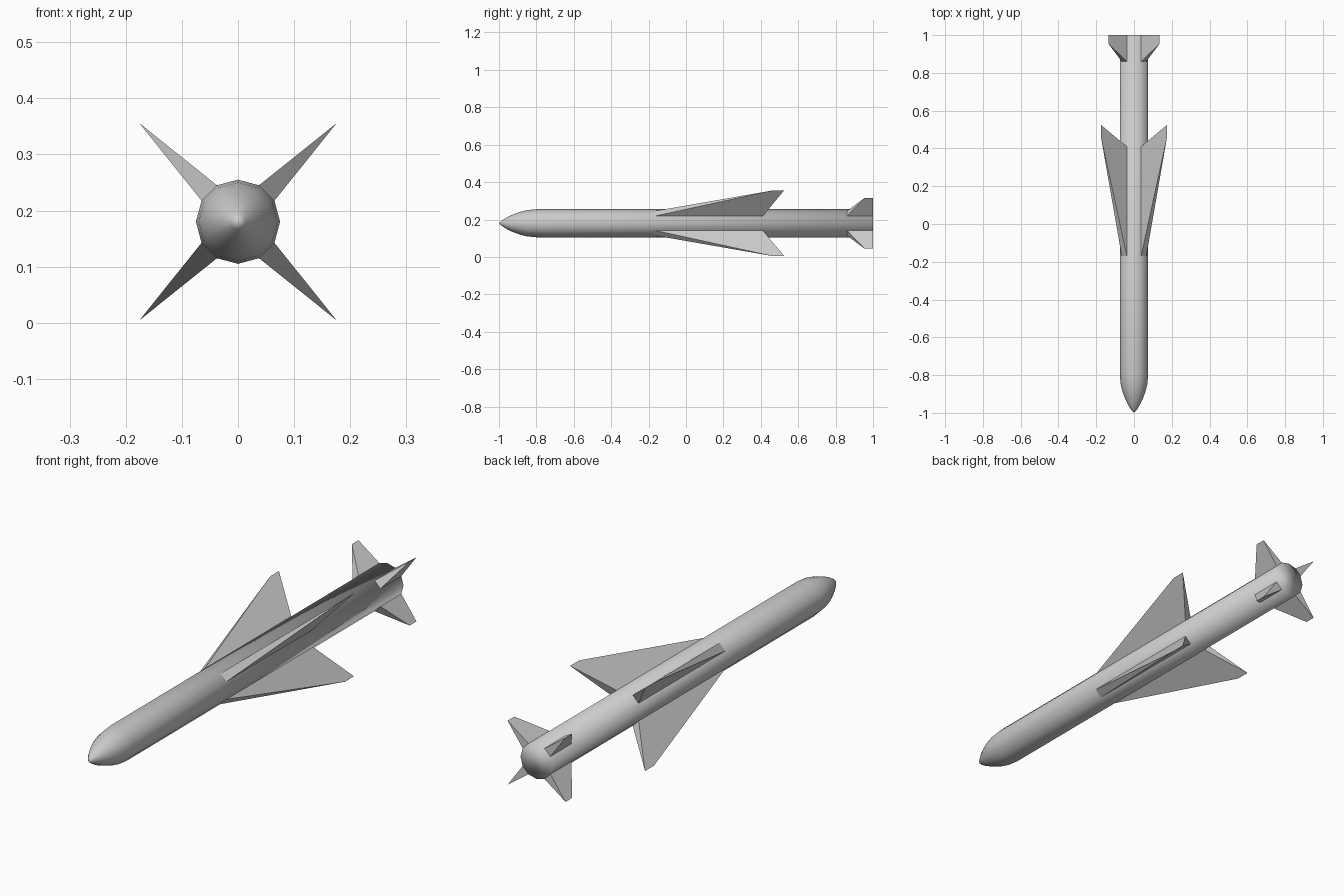
import bpy, bmesh
from math import sin, cos, pi

if "Cube" in bpy.data.objects:
    bpy.data.objects.remove(bpy.data.objects["Cube"])

R, CZ, SIDES = 0.075, 0.18, 12


def finish(name, bm, smooth):
    bmesh.ops.recalc_face_normals(bm, faces=bm.faces)
    mesh = bpy.data.meshes.new(name)
    bm.to_mesh(mesh)
    bm.free()
    for p in mesh.polygons:
        p.use_smooth = smooth
    ob = bpy.data.objects.new(name, mesh)
    bpy.context.collection.objects.link(ob)
    return ob


def ring_point(r, a, y):
    return (r * cos(a), y, CZ + r * sin(a))


# Body: twelve-sided tube with a curved nose, lofted from (y, radius) rings
def body():
    profile = [(-0.985, 0.014), (-0.96, 0.030), (-0.93, 0.045), (-0.89, 0.060),
               (-0.85, 0.070), (-0.80, R), (1.0, R)]
    bm = bmesh.new()
    rings = [[bm.verts.new(ring_point(r, 2 * pi * i / SIDES, y)) for i in range(SIDES)]
             for y, r in profile]
    for a, b in zip(rings, rings[1:]):
        for i in range(SIDES):
            j = (i + 1) % SIDES
            bm.faces.new((a[i], a[j], b[j], b[i]))
    tip = bm.verts.new((0, -1, CZ))
    for i in range(SIDES):
        bm.faces.new((rings[0][i], rings[0][(i + 1) % SIDES], tip))
    bm.faces.new(rings[-1])
    finish("body", bm, True)


# Fin: wedge with a rectangular root on one body side, thinning to a sharp tip edge
def fin(name, angle, root, tip, reach):
    bm = bmesh.new()
    h = pi / SIDES
    f1, f2 = [bm.verts.new(ring_point(R, angle + s * h, root[0])) for s in (-1, 1)]
    b1, b2 = [bm.verts.new(ring_point(R, angle + s * h, root[1])) for s in (-1, 1)]
    tf, tb = [bm.verts.new(ring_point(reach, angle, y)) for y in tip]
    for f in ((f1, f2, tf), (b1, b2, tb), (f1, b1, tb, tf), (f2, b2, tb, tf), (f1, f2, b2, b1)):
        bm.faces.new(f)
    finish(name, bm, False)


body()
for k in range(4):
    a = pi / 4 + k * pi / 2
    fin(f"wing_{k + 1}", a, (-0.17, 0.41), (0.465, 0.525), 0.2485)
    fin(f"tail_fin_{k + 1}", a, (0.86, 1.0), (0.955, 1.0), 0.192)
